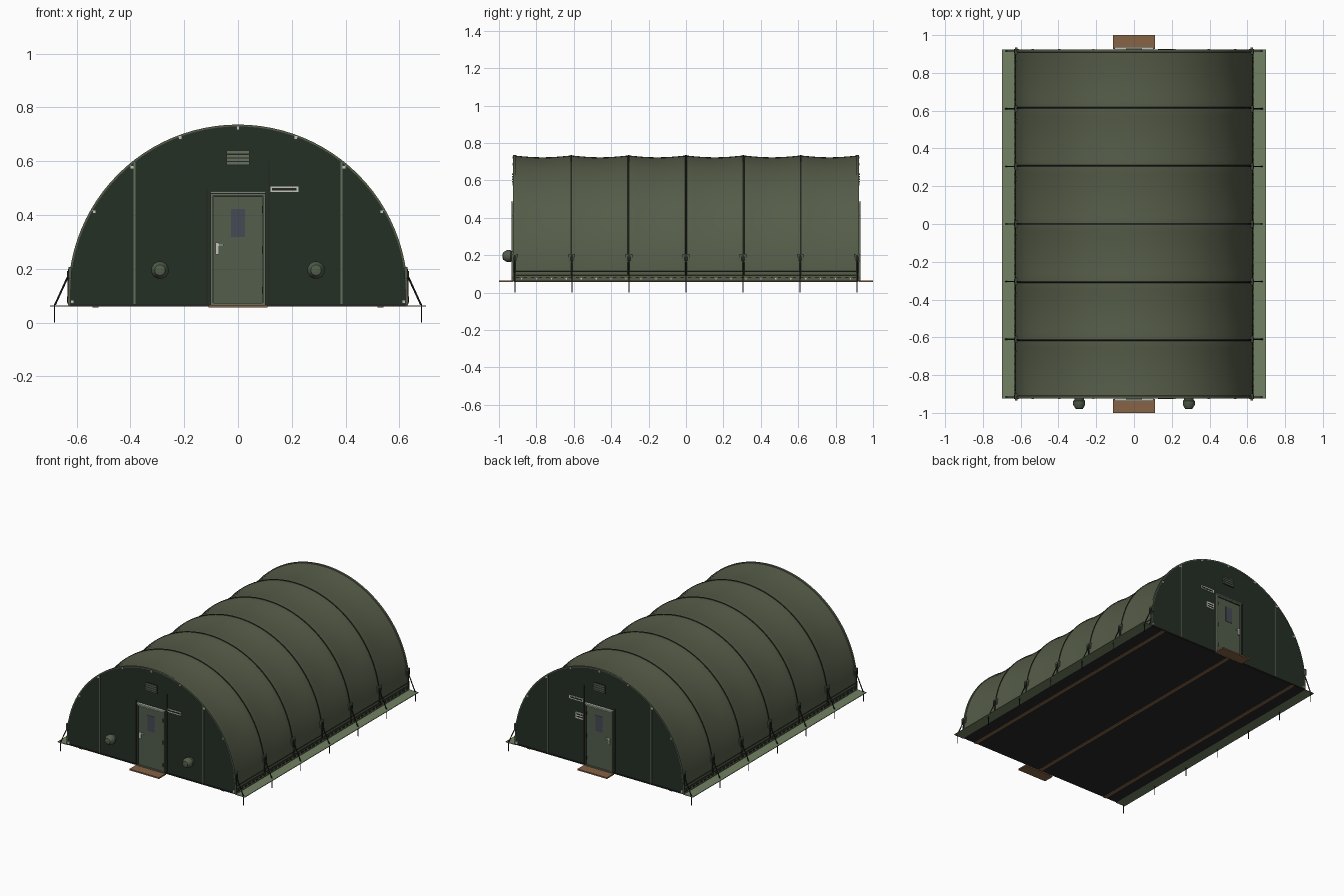
import bpy, bmesh, math
from mathutils import Vector, Matrix

cube = bpy.data.objects.get("Cube")
if cube:
    bpy.data.objects.remove(cube)


def material(name, *rgb):
    m = bpy.data.materials.new(name)
    m.use_nodes = True
    m.diffuse_color = (*rgb, 1)
    b = next(n for n in m.node_tree.nodes if n.type == 'BSDF_PRINCIPLED')
    b.inputs["Base Color"].default_value = (*rgb, 1)
    b.inputs["Roughness"].default_value = 0.9
    return m


CANVAS = material("olive canvas", .092, .108, .066)
SKIRT = material("light olive skirt", .17, .22, .125)
WALL = material("dark green wall", .018, .029, .018)
DOOR = material("door green", .085, .11, .07)
TRIM = material("trim grey green", .13, .16, .11)
WOOD = material("brown wood", .24, .125, .06)
FLOOR = material("dark grey floor", .021, .021, .022)
GLASS = material("grey blue glass", .06, .07, .09)
ROPE = material("dark rope", .017, .02, .014)
WHITE = material("off white", .55, .57, .5)

R, ZC, BASE, END = .628, .105, .065, .92      # arch radius, centre, floor, half length
RIBS = [-.92 + i * 1.84 / 6 for i in range(7)]


def finish(name, bm, mat, smooth=False):
    bmesh.ops.recalc_face_normals(bm, faces=bm.faces)
    me = bpy.data.meshes.new(name)
    bm.to_mesh(me)
    bm.free()
    me.materials.append(mat)
    ob = bpy.data.objects.new(name, me)
    bpy.context.collection.objects.link(ob)
    if smooth:
        for o in bpy.context.selected_objects:
            o.select_set(False)
        ob.select_set(True)
        bpy.context.view_layer.objects.active = ob
        bpy.ops.object.shade_smooth_by_angle(angle=math.radians(35))
    return ob


def boxes(name, items, mat):
    """Boxes given by centre and size, joined in one mesh."""
    bm = bmesh.new()
    for c, s in items:
        bmesh.ops.create_cube(bm, size=1, matrix=Matrix.Translation(c) @ Matrix.Diagonal((*s, 1)))
    return finish(name, bm, mat)


def rods(name, items, r, mat):
    bm = bmesh.new()
    for p, q in items:
        p, q = Vector(p), Vector(q)
        d = q - p
        rot = d.to_track_quat('Z', 'Y').to_matrix().to_4x4()
        bmesh.ops.create_cone(bm, cap_ends=True, segments=6, radius1=r, radius2=r, depth=d.length,
                              matrix=Matrix.Translation((p + q) / 2) @ rot)
    return finish(name, bm, mat)


def arch(grow=0, sag=0, n=48):
    """Arch outline from right foot to left foot, as x, z pairs."""
    pts = [(R + grow, BASE)]
    for i in range(n + 1):
        a = math.pi * i / n
        r = R + grow - sag * min(1, 2 * math.sin(a))
        pts.append((r * math.cos(a), ZC + r * math.sin(a)))
    return pts + [(-R - grow, BASE)]


def loft(bm, stations):
    """Skin a run of (y, outline) stations."""
    rows = [[bm.verts.new((x, y, z)) for x, z in pts] for y, pts in stations]
    for a, b in zip(rows, rows[1:]):
        for i in range(len(a) - 1):
            bm.faces.new((a[i], a[i + 1], b[i + 1], b[i]))


# Canvas cover, sagging a little between ribs
bm = bmesh.new()
steps = 8
loft(bm, [(-END + 2 * END * k / (6 * steps), arch(0, .010 * abs(math.sin(math.pi * k / steps))))
          for k in range(6 * steps + 1)])
finish("canvas_cover", bm, CANVAS, True)

# Rib straps and end hems
bm = bmesh.new()
for y in RIBS[1:-1]:
    loft(bm, [(y - .006, arch(-.003)), (y - .004, arch(.002)),
              (y + .004, arch(.002)), (y + .006, arch(-.003))])
finish("rib_straps", bm, ROPE, True)
bm = bmesh.new()
for s in (-1, 1):
    loft(bm, [(s * (END - .012), arch(-.003)), (s * (END - .01), arch(.003)),
              (s * (END + .004), arch(.003)), (s * (END + .004), arch(-.004))])
finish("end_hems", bm, CANVAS, True)

# End walls
for s, side in ((-1, "front"), (1, "back")):
    bm = bmesh.new()
    bm.faces.new([bm.verts.new((x, s * END, z)) for x, z in arch(-.001)])
    ob = finish(side + "_wall", bm, WALL)
    if ob.data.polygons[0].normal.y * s < 0:
        ob.data.flip_normals()

    def plates(name, rects, mat, depth):
        """Thin plates on this wall: x, z centre and width, height."""
        boxes(side + "_" + name, [((x, s * (END + depth / 2), z), (w, depth, h))
                                  for x, z, w, h in rects], mat)

    # Seams, door, vent and signs
    top = ZC + math.sqrt(R * R - .385 ** 2)
    plates("wall_seams", [(x, (top + BASE) / 2, .008, top - BASE - .01) for x in (-.385, .385)], TRIM, .004)
    plates("panel_seams", [(-.115, .285, .003, .43), (.115, .335, .003, .53)], ROPE, .003)
    plates("door", [(0, .27, .19, .41)], DOOR, .006)
    plates("door_frame", [(-.097, .273, .009, .415), (.097, .273, .009, .415),
                          (0, .476, .2, .009), (0, .069, .2, .008)], TRIM, .012)
    plates("door_lines", [(-.09, .27, .003, .4), (.09, .27, .003, .4), (0, .469, .18, .003)], ROPE, .008)
    plates("door_drip_edge", [(0, .485, .205, .005)], WHITE, .016)
    plates("door_window", [(0, .37, .052, .105)], GLASS, .008)
    plates("door_handle", [(-.077, .275, .012, .045), (-.066, .288, .025, .008)], WHITE, .014)
    plates("door_hinges", [(.092, z, .006, .025) for z in (.12, .27, .42)], ROPE, .013)
    plates("vent_back", [(0, .612, .085, .055)], ROPE, .004)
    plates("vent_slats", [(0, .592 + .0135 * i, .085, .009) for i in range(4)], TRIM, .009)
    signs = [(.172, .495, .104, .021)]
    insets = [(.172, .495, .09, .009)]
    if s > 0:
        signs.append((.148, .385, .058, .042))
        insets += [(.148, .393, .044, .008), (.148, .377, .044, .008)]
    plates("signs", signs, WHITE, .005)
    plates("sign_insets", insets, ROPE, .006)

    # Clips around the arch
    clips = [(0, .722), (.215, .687), (.395, .578), (.535, .412), (.615, .078)]
    plates("clips", [(m * x, z, .013, .013) for x, z in clips for m in ((1, -1) if x else (1,))], WHITE, .007)
    plates("wall_foot_rail", [(0, .067, 1.25, .006)], ROPE, .005)

    # Wooden step
    boxes(side + "_step", [((0, s * .963, .061), (.22, .074, .009))], WOOD)

# Round duct ports on the front
for m, side in ((1, "left"), (-1, "right")):
    bm = bmesh.new()
    rings = []
    for y, r in ((.918, .026), (.932, .027), (.938, .033), (.958, .033), (.978, .02), (.98, .012)):
        rings.append([bm.verts.new((m * .29 + r * math.cos(a), -y, .195 + r * math.sin(a)))
                      for a in (math.tau * (i + .5) / 12 for i in range(12))])
    for a, b in zip(rings, rings[1:]):
        for i in range(12):
            j = (i + 1) % 12
            bm.faces.new((a[i], a[j], b[j], b[i]))
    bm.faces.new(rings[-1])
    finish(side + "_duct_port", bm, DOOR, True)

# Floor and the beams beneath it
boxes("floor", [((0, 0, .0625), (1.256, 1.84, .005))], FLOOR)
boxes("floor_beams", [((x, 0, .0595), (.022, 1.84, .006)) for x in (-.53, 0, .53)], WOOD)

SIDES = (-1, 1)
# Ground skirts, foot bands and lacing along both sides
boxes("ground_skirts", [((m * .663, 0, .062), (.072, 1.85, .004)) for m in SIDES], SKIRT)
boxes("foot_bands", [((m * .629, 0, .077), (.006, 1.84, .026)) for m in SIDES], CANVAS)
rods("band_seams", [((m * .628, -END, z), (m * .628, END, z)) for m in SIDES for z in (.091, .112)],
     .0025, ROPE)
boxes("lacing", [((m * .632, -.9 + .04 * i, .08), (.008, .018, .007))
                 for m in SIDES for i in range(46)], ROPE)
boxes("lacing_eyelets", [((m * .632, -.88 + .08 * i, .074), (.007, .006, .006))
                         for m in SIDES for i in range(23)], WHITE)

# Stakes, guy ropes and buckles at every rib
lines = [(m, y * .995) for m in SIDES for y in RIBS]
rods("stakes", [((m * .682, y, 0), (m * .682, y, .07)) for m, y in lines], .0025, ROPE)
rods("guy_ropes", [((m * .68, y, .066), (m * .628, y, .18)) for m, y in lines], .0035, ROPE)
rods("wall_straps", [((m * .631, y, .075), (m * .628, y, .2)) for m, y in lines], .004, ROPE)
boxes("strap_patches", [((m * .624, y, .185), (.012, .036, .042)) for m, y in lines], DOOR)
boxes("buckles", [((m * .63, y, .18), (.01, .02, .024)) for m, y in lines], ROPE)
